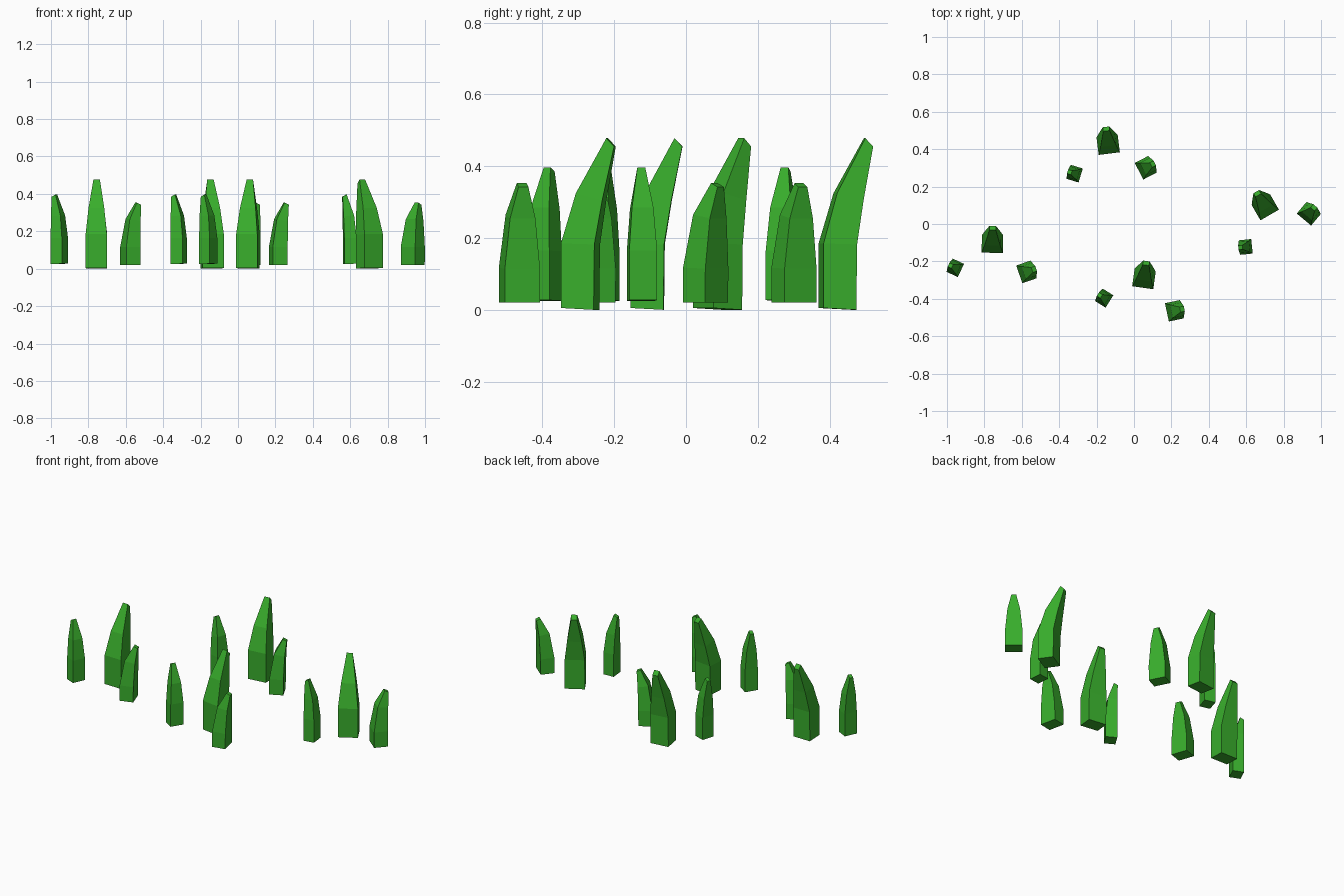
import bpy, bmesh
from math import radians
from mathutils import Matrix

if "Cube" in bpy.data.objects:
    bpy.data.objects.remove(bpy.data.objects["Cube"])

green = bpy.data.materials.new("grass_green")
green.diffuse_color = (0.04, 0.42, 0.025, 1)
green.use_nodes = True
green.node_tree.nodes["Principled BSDF"].inputs["Base Color"].default_value = green.diffuse_color

# Blade outlines, ring by ring from the ground to the tip:
# (half width, front y, back y, front z, back z)
TALL = [(0.057, -0.046, 0.046, 0.005, 0.0),
        (0.057, -0.046, 0.048, 0.185, 0.182),
        (0.042, -0.006, 0.068, 0.325, 0.305),
        (0.017, 0.076, 0.098, 0.478, 0.455)]
SLIM = [(0.039, -0.033, 0.033, 0.027, 0.025),
        (0.039, -0.033, 0.033, 0.165, 0.163),
        (0.030, -0.020, 0.036, 0.285, 0.280),
        (0.011, 0.018, 0.040, 0.397, 0.385)]
SHORT = [(0.050, -0.040, 0.040, 0.021, 0.020),
         (0.050, -0.040, 0.041, 0.117, 0.115),
         (0.036, -0.015, 0.046, 0.265, 0.255),
         (0.014, 0.032, 0.055, 0.353, 0.342)]


def place(x, y, angle):
    return Matrix.Translation((x, y, 0)) @ Matrix.Rotation(radians(angle), 4, 'Z')


def blade(name, rings, matrix):
    bm = bmesh.new()
    loops = []
    for w, yf, yb, zf, zb in rings:
        corners = [(-w, yf, zf), (w, yf, zf), (w, yb, zb), (-w, yb, zb)]
        loops.append([bm.verts.new(c) for c in corners])
    for low, high in zip(loops, loops[1:]):
        for i in range(4):
            j = (i + 1) % 4
            bm.faces.new((low[i], low[j], high[j], high[i]))
    bm.faces.new(loops[0][::-1])
    bm.faces.new(loops[-1])
    bmesh.ops.recalc_face_normals(bm, faces=bm.faces)
    mesh = bpy.data.meshes.new(name)
    bm.to_mesh(mesh)
    bm.free()
    mesh.materials.append(green)
    obj = bpy.data.objects.new(name, mesh)
    obj.matrix_world = matrix
    bpy.context.collection.objects.link(obj)


# Four clumps, each a tall blade with two smaller ones in front of it
clumps = [(-0.757, -0.108, -1), (-0.138, 0.422, 7),
          (0.053, -0.295, -8), (0.7025, 0.088, 30)]
for n, (x, y, angle) in enumerate(clumps, 1):
    clump = place(x, y, angle)
    blade(f"tall_blade_{n}", TALL, clump)
    blade(f"slim_blade_{n}", SLIM, clump @ place(-0.196, -0.130, 66))
    blade(f"short_blade_{n}", SHORT, clump @ place(0.184, -0.145, -70))
